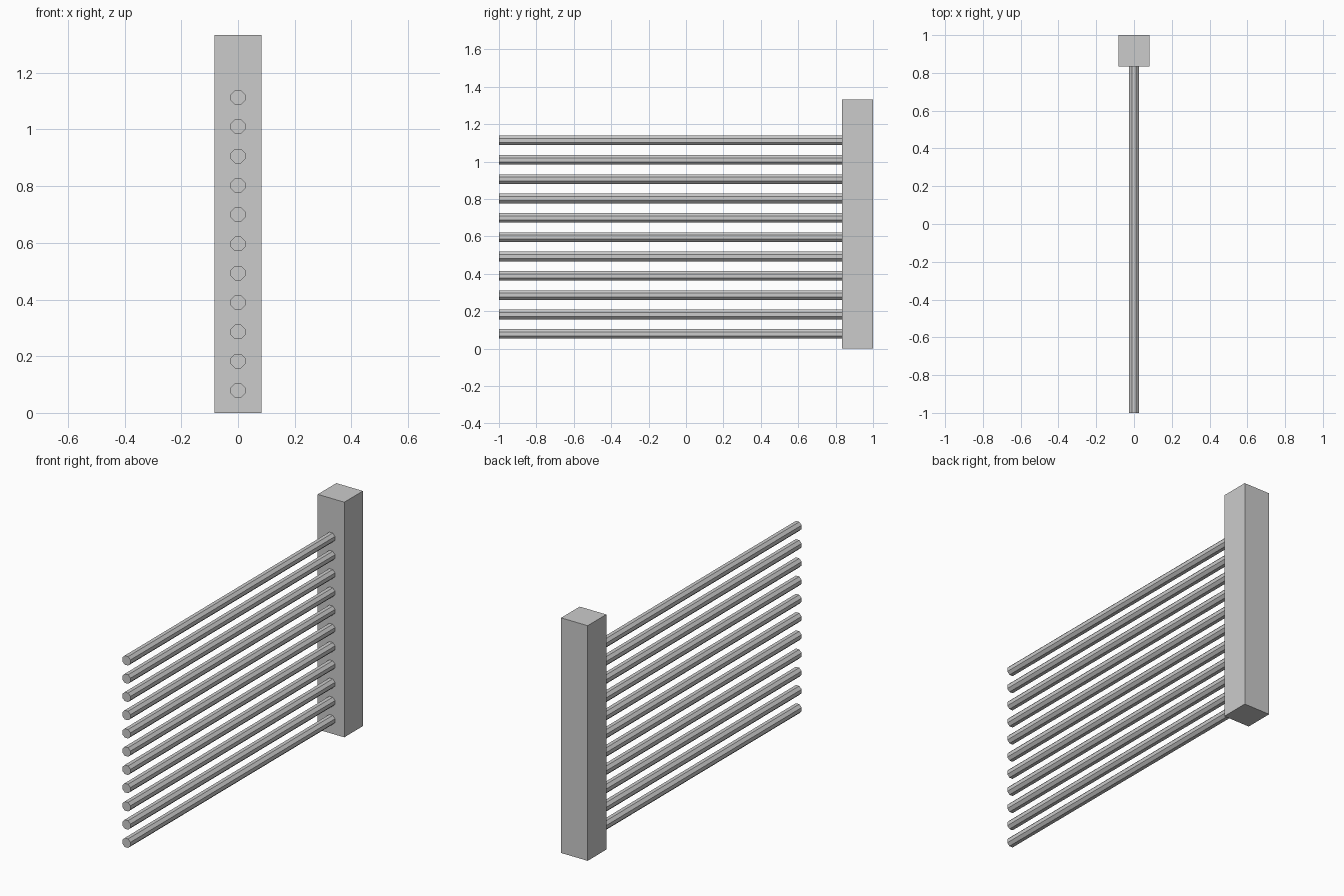
import bpy, math

if "Cube" in bpy.data.objects:
    bpy.data.objects.remove(bpy.data.objects["Cube"])

POST_W, POST_H = 1 / 6, 4 / 3
RAIL_R = 0.0277          # octagon corner radius
FIRST_Z, STEP, COUNT = 0.0792, 0.1034, 11
FRONT, POST_FACE = -1.0, 1.0 - POST_W

# Square post at the back end
bpy.ops.mesh.primitive_cube_add(size=1, location=(0, 1 - POST_W / 2, POST_H / 2))
post = bpy.context.object
post.name = "post"
post.scale = (POST_W, POST_W, POST_H)
bpy.ops.object.transform_apply(location=False, rotation=False, scale=True)


# Horizontal eight-sided rail, flats facing up and sideways
def add_rail(index):
    length = POST_FACE - FRONT
    bpy.ops.mesh.primitive_cylinder_add(vertices=8, radius=RAIL_R, depth=length)
    rail = bpy.context.object
    rail.name = f"rail_{index + 1}"
    rail.rotation_euler = (0, 0, math.pi / 8)
    bpy.ops.object.transform_apply(location=False, rotation=True, scale=False)
    rail.rotation_euler = (math.pi / 2, 0, 0)
    bpy.ops.object.transform_apply(location=False, rotation=True, scale=False)
    rail.location = (0, (FRONT + POST_FACE) / 2, FIRST_Z + STEP * index)


for i in range(COUNT):
    add_rail(i)
